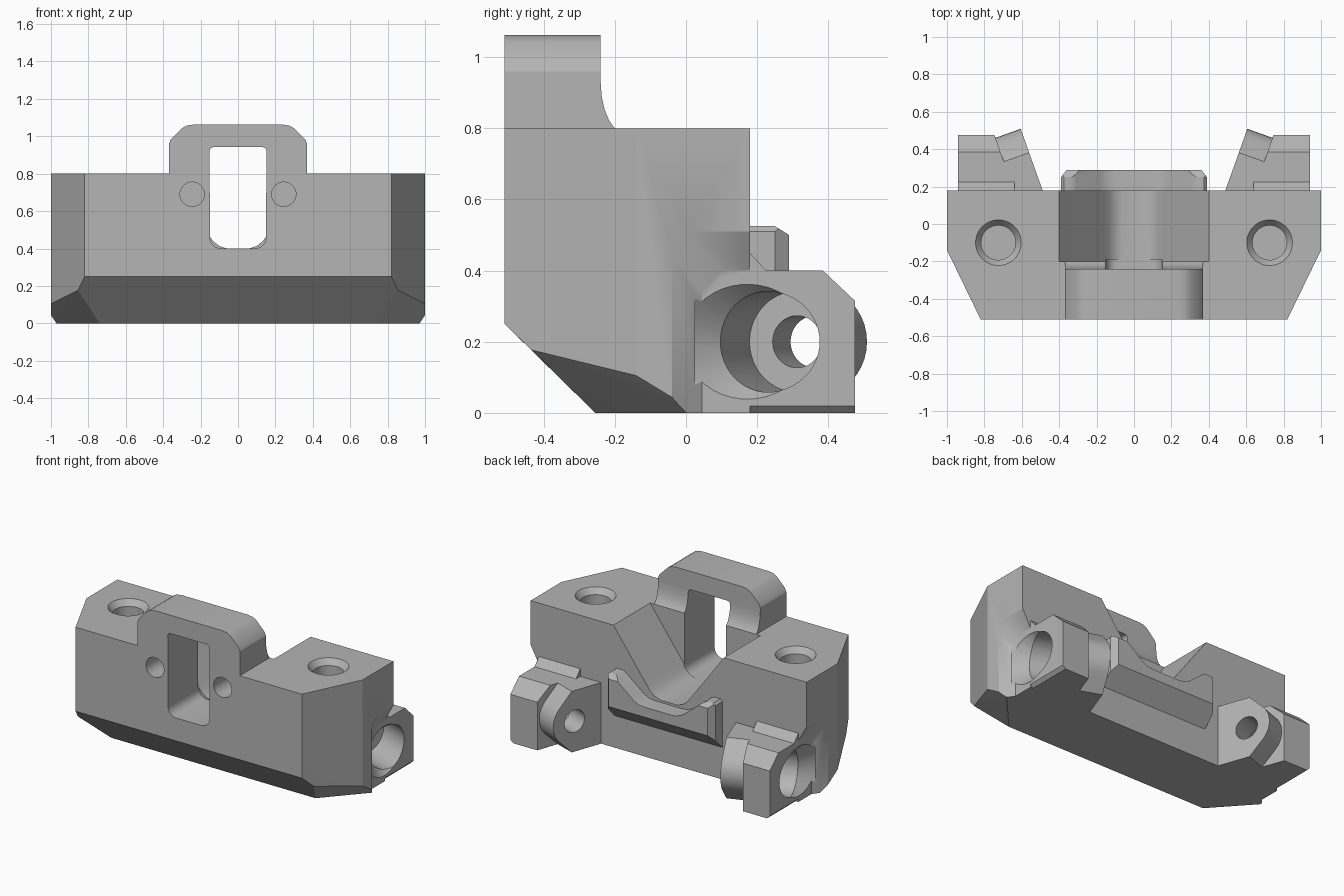
import bpy, bmesh, math
from mathutils import Vector, Matrix

old = bpy.data.objects.get("Cube")
if old:
    bpy.data.objects.remove(old)

grey = bpy.data.materials.new("plain grey")
grey.use_nodes = True
colour = (0.46, 0.46, 0.46, 1)
grey.diffuse_color = colour
grey.node_tree.nodes["Principled BSDF"].inputs["Base Color"].default_value = colour


def finish(bm, name):
    bmesh.ops.recalc_face_normals(bm, faces=bm.faces)
    mesh = bpy.data.meshes.new(name)
    bm.to_mesh(mesh)
    bm.free()
    mesh.materials.append(grey)
    ob = bpy.data.objects.new(name, mesh)
    bpy.context.collection.objects.link(ob)
    return ob


def hull(name, pts, both=False):
    """Convex solid around points, optionally with their mirror images."""
    bm = bmesh.new()
    pts = [Vector(p) for p in pts]
    if both:
        pts += [Vector((-p.x, p.y, p.z)) for p in pts]
    for p in pts:
        bm.verts.new(p)
    res = bmesh.ops.convex_hull(bm, input=bm.verts)
    loose = [v for v in bm.verts if not v.link_faces]
    bmesh.ops.delete(bm, geom=loose, context='VERTS')
    bmesh.ops.dissolve_limit(bm, angle_limit=0.03, verts=bm.verts, edges=bm.edges)
    return finish(bm, name)


def prism(name, profile, lo, hi, axis):
    """Extrude a flat profile along x (points y,z) or along y (points x,z)."""
    def at(p, d):
        return (d, p[0], p[1]) if axis == 'x' else (p[0], d, p[1])
    bm = bmesh.new()
    a = [bm.verts.new(at(p, lo)) for p in profile]
    b = [bm.verts.new(at(p, hi)) for p in profile]
    bm.faces.new(a)
    bm.faces.new(b[::-1])
    n = len(a)
    for i in range(n):
        j = (i + 1) % n
        bm.faces.new((a[i], b[i], b[j], a[j]))
    return finish(bm, name)


def cone(name, start, direction, depth, r1, r2):
    d = Vector(direction).normalized()
    rot = d.to_track_quat('Z', 'Y').to_matrix().to_4x4()
    mat = Matrix.Translation(Vector(start) + d * depth / 2) @ rot
    bm = bmesh.new()
    bmesh.ops.create_cone(bm, cap_ends=True, segments=48, radius1=r1,
                          radius2=r2, depth=depth, matrix=mat)
    return finish(bm, name)


def combine(target, other, op):
    mod = target.modifiers.new(op.lower(), 'BOOLEAN')
    mod.operation, mod.object, mod.solver = op, other, 'EXACT'
    bpy.context.view_layer.objects.active = target
    bpy.ops.object.modifier_apply(modifier=mod.name)
    bpy.data.objects.remove(other)


def mirrored(half):
    return half + [(-x, z) for x, z in reversed(half)]


# Main block with angled front corners and lower bevels
body = hull("mount_body", [
    (.82, -.51, .8), (1, -.14, .8), (1, .18, .8), (.82, -.51, .25),
    (.855, -.435, .177), (1, -.14, .105), (.74, -.255, 0),
    (1, .033, 0), (1, .18, 0)], both=True)

for s in (1, -1):
    # Flared pocket in the side
    inner = [(.045, -.05), (.045, .34), (.1, .4), (.5, .4), (.5, -.05)]
    outer = [(-.125, -.05), (-.125, .56), (-.08, .62), (.5, .62), (.5, -.05)]
    combine(body, hull("side_pocket",
            [(s * .94, *p) for p in inner] + [(s * 1.06, *p) for p in outer]),
            'DIFFERENCE')

    # Rear bearing block
    pts = []
    for y, z in [(.1, 0), (.475, 0), (.475, .315), (.385, .4), (.1, .4)]:
        pts.append((s * (.74 + (y - .46) * .35), y, z))
        pts += [(s * .94, y, z)] if z else [(s * .92, y, 0), (s * .94, y, .02)]
    combine(body, hull("bearing_block", pts), 'UNION')
    combine(body, hull("block_fillet", [(s * x, y, z) for x in (.64, .94) for y, z in
            [(.1, .45), (.18, .45), (.225, .4), (.225, .38), (.1, .38)]]), 'UNION')

    # Tilted lug with rounded end
    centre = Vector((s * .94, .225, .2))
    axis = Vector((s * -.942, .336, 0))
    along = Vector((s * .336, .942, 0))
    outline = [(-.25, -.2), (-.25, .2), (.02, -.2), (.02, .2)]
    outline += [(.155 * math.cos(math.radians(a)), .155 * math.sin(math.radians(a)))
                for a in range(-45, 46, 9)]
    combine(body, hull("hinge_lug", [centre + axis * t + along * u + Vector((0, 0, z))
            for t in (.265, .41) for u, z in outline]), 'UNION')

# Raised loop with sloped shoulders and a curved back
loop = [(.37, .7), (.37, .96), (.358, .985), (.3, 1.043), (.275, 1.057), (.24, 1.062)]
combine(body, prism("top_loop", mirrored(loop), -.51, -.24, 'y'), 'UNION')
curve = [(-.3, .7), (-.3, .93), (-.24, .93), (-.237, .89), (-.229, .853),
         (-.217, .823), (-.2, .8), (-.2, .7)]
combine(body, prism("loop_fillet", curve, -.37, .37, 'x'), 'UNION')

# Curved ledge on the back
ledge = prism("rear_ledge", mirrored([(.4, .1), (.4, .5), (.375, .525), (.335, .525),
              (.31, .515), (.18, .41), (.14, .39), (.1, .385)]), .1, .3, 'y')
combine(ledge, hull("ledge_limits", [
    (.39, .1, .13), (.39, .1, .6), (.39, .25, .525), (.36, .29, .5),
    (.36, .29, .32), (.39, .25, .28)], both=True), 'INTERSECT')
combine(body, ledge, 'UNION')

# Open channel and the window through the front
channel = [(.467, .9), (.4, .8), (.16, .475), (.13, .437), (.1, .413), (.06, .4)]
combine(body, prism("channel", mirrored(channel), -.2, .3, 'y'), 'DIFFERENCE')
window = []
for cx, cz, r, start in [(.09, .46, .06, -90), (.13, .92, .022, 0)]:
    for k in range(7):
        a = math.radians(start + 15 * k)
        window.append((cx + r * math.cos(a), cz + r * math.sin(a)))
combine(body, prism("window", mirrored(window), -.6, -.19, 'y'), 'DIFFERENCE')

# Drilled holes
for s in (1, -1):
    axis = Vector((s * -.942, .336, 0)).normalized()
    mouth = Vector((s * .94, .225, .2))
    down = (0, 0, -1)
    for start, way, depth, r1, r2 in [
            (mouth - axis * .1, axis, .36, .142, .142),
            (mouth - axis * .08, axis, .1, .22, .138),
            (mouth, axis, .6, .073, .073),
            ((s * .725, -.1, .82), down, .32, .092, .092),
            ((s * .725, -.1, .82), down, .06, .138, .09),
            ((s * .245, -.6, .69), (0, 1, 0), .3, .065, .065)]:
        combine(body, cone("drill", start, way, depth, r1, r2), 'DIFFERENCE')

# Smooth rounded areas, keep the hard edges
bpy.ops.object.select_all(action='DESELECT')
body.select_set(True)
bpy.context.view_layer.objects.active = body
bpy.ops.object.shade_smooth_by_angle(angle=math.radians(25))
